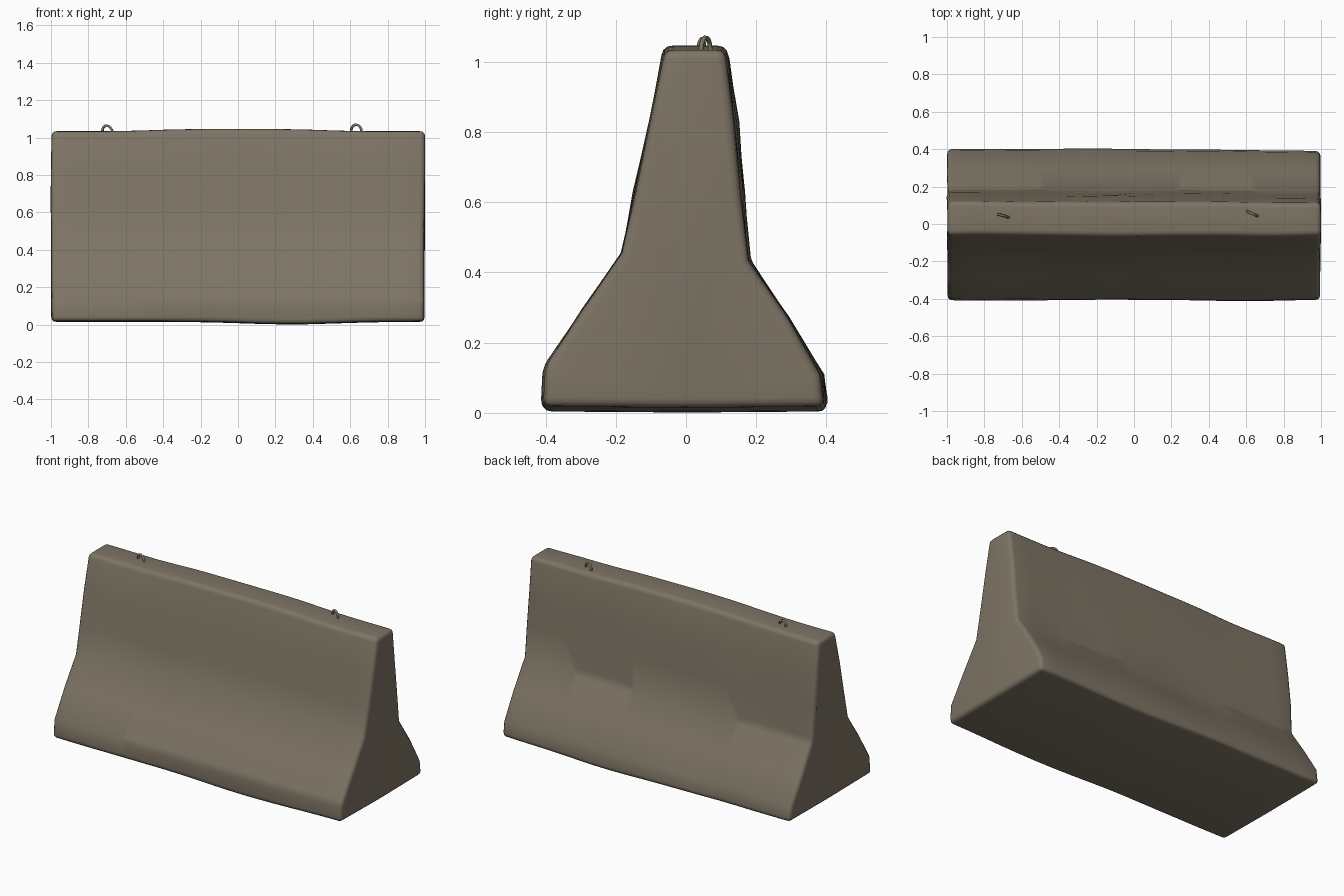
import bpy, bmesh, math
from mathutils import Vector, noise

if "Cube" in bpy.data.objects:
    bpy.data.objects.remove(bpy.data.objects["Cube"])

concrete = bpy.data.materials.new("weathered concrete")
concrete.diffuse_color = (0.205, 0.175, 0.128, 1)
concrete.use_nodes = True
concrete.node_tree.nodes["Principled BSDF"].inputs["Base Color"].default_value = concrete.diffuse_color

# Barrier cross-section (y, z), going round from the front foot
PROFILE = [(-0.408, 0.018), (-0.403, 0.13), (-0.295, 0.295), (-0.183, 0.455),
           (-0.145, 0.63), (-0.103, 0.83), (-0.060, 1.034), (0.03, 1.034),
           (0.118, 1.034), (0.147, 0.83), (0.165, 0.63), (0.183, 0.435),
           (0.29, 0.275), (0.392, 0.11), (0.405, 0.018), (0.0, 0.015)]
SEGMENTS = 16


def worn(x, y, z):
    """Uneven casting: sagging base, raised top middle and shallow dents."""
    n = noise.noise_vector(Vector((x * 2.6, y * 3.5, z * 3.5 + 4)))
    ny = n.y * 0.010
    if y > 0.1:
        # chipped patch low on the back, and a slightly tapered back
        ny -= 0.012 * math.exp(-((x + 0.3) / 0.1) ** 2 - ((z - 0.28) / 0.1) ** 2)
        ny -= 0.008 * max(0, x)
    if z > 1.0:
        z += 0.012 * math.exp(-(x / 0.5) ** 4)
    elif z < 0.03:
        z -= 0.014 * math.exp(-((x - 0.28) / 0.35) ** 2)
    x -= n.x * 0.006 * (abs(x) > 0.99)
    return Vector((x, y + ny, z))


# Main body: profile lofted along x, closed at both ends
bm = bmesh.new()
rings = []
for i in range(SEGMENTS + 1):
    x = -0.998 + 1.996 * i / SEGMENTS
    rings.append([bm.verts.new(worn(x, y, z)) for y, z in PROFILE])
count = len(PROFILE)
for a, b in zip(rings, rings[1:]):
    for j in range(count):
        k = (j + 1) % count
        bm.faces.new((a[j], a[k], b[k], b[j]))
bm.faces.new(rings[0])
bm.faces.new(rings[-1])
bmesh.ops.recalc_face_normals(bm, faces=bm.faces)

# Rounded, worn edges
edges = [e for e in bm.edges if e.calc_face_angle(0) > math.radians(29)]
bmesh.ops.bevel(bm, geom=edges, offset=0.026, segments=3, profile=0.55,
                affect='EDGES', clamp_overlap=True)
for f in bm.faces:
    f.smooth = True
mesh = bpy.data.meshes.new("barrier_body")
bm.to_mesh(mesh)
bm.free()
mesh.materials.append(concrete)
body = bpy.data.objects.new("barrier_body", mesh)
bpy.context.collection.objects.link(body)
bpy.context.view_layer.objects.active = body
body.select_set(True)
bpy.ops.object.shade_smooth_by_angle(angle=math.radians(40))


# Lifting loops bent from thin bar
def lifting_loop(name, points):
    curve = bpy.data.curves.new(name, 'CURVE')
    curve.dimensions = '3D'
    curve.bevel_depth = 0.007
    curve.bevel_resolution = 1
    curve.resolution_u = 4
    spline = curve.splines.new('BEZIER')
    spline.bezier_points.add(len(points) - 1)
    for p, co in zip(spline.bezier_points, points):
        p.co = co
        p.handle_left_type = p.handle_right_type = 'AUTO'
    curve.materials.append(concrete)
    ob = bpy.data.objects.new(name, curve)
    bpy.context.collection.objects.link(ob)


lifting_loop("lifting_loop_left", [(-0.725, 0.052, 1.02), (-0.72, 0.05, 1.054),
                                   (-0.698, 0.044, 1.064), (-0.665, 0.033, 1.025)])
lifting_loop("lifting_loop_right", [(0.605, 0.07, 1.02), (0.61, 0.066, 1.056),
                                    (0.634, 0.055, 1.068), (0.656, 0.045, 1.052),
                                    (0.66, 0.042, 1.02)])
